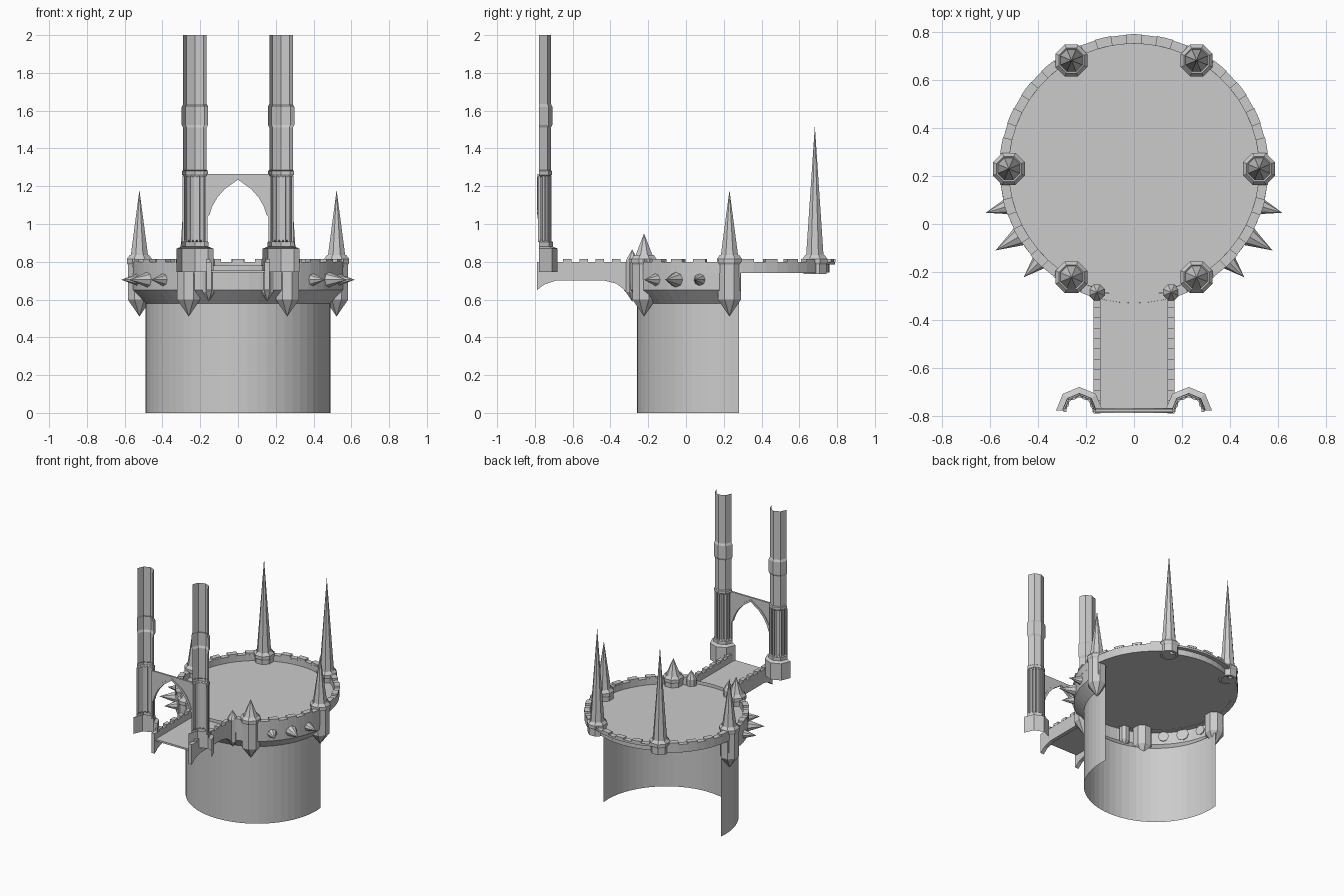
import bpy, bmesh
from math import sin, cos, radians, pi
from mathutils import Matrix, Vector

if "Cube" in bpy.data.objects:
    bpy.data.objects.remove(bpy.data.objects["Cube"])

stone = bpy.data.materials.new("grey_stone")
stone.use_nodes = True
GREY = (0.6, 0.6, 0.6, 1)
stone.diffuse_color = GREY
stone.node_tree.nodes["Principled BSDF"].inputs["Base Color"].default_value = GREY

CY = 0.23          # centre of the round platform
HUB = Matrix.Translation((0, CY, 0))


def finish(name, bm, solid=True):
    bmesh.ops.remove_doubles(bm, verts=bm.verts, dist=0.00005)
    if solid:
        bmesh.ops.recalc_face_normals(bm, faces=bm.faces)
    mesh = bpy.data.meshes.new(name)
    bm.to_mesh(mesh)
    bm.free()
    mesh.materials.append(stone)
    ob = bpy.data.objects.new(name, mesh)
    bpy.context.collection.objects.link(ob)
    return ob


def sweep(bm, profile, n, start=0, angle=360, matrix=Matrix(), closed=False):
    """Turn an (r, z) profile around z; closed profiles get end caps."""
    rows = []
    for i in range(n + 1):
        a = radians(start + angle * i / n)
        rows.append([bm.verts.new(matrix @ Vector((r * cos(a), r * sin(a), z)))
                     for r, z in profile])
    m = len(profile)
    for p, q in zip(rows, rows[1:]):
        for j in range(m if closed else m - 1):
            k = (j + 1) % m
            face = [p[j], q[j], q[k], p[k]]
            if profile[j][0] == 0:
                face.remove(q[j])
            if profile[k][0] == 0:
                face.remove(q[k])
            if len(face) > 2:
                bm.faces.new(face)
    if closed and angle < 360:
        bm.faces.new(rows[0])
        bm.faces.new(rows[-1][::-1])


def lathe(name, *args, solid=True, **kw):
    bm = bmesh.new()
    sweep(bm, *args, **kw)
    return finish(name, bm, solid)


def box(bm, centre, size, turn=0):
    m = (Matrix.Translation(centre) @ Matrix.Rotation(turn, 4, 'Z')
         @ Matrix.Diagonal((*size, 1)))
    bmesh.ops.create_cube(bm, size=1, matrix=m)


def extrude(name, points, offset):
    bm = bmesh.new()
    face = bm.faces.new([bm.verts.new(p) for p in points])
    out = bmesh.ops.extrude_face_region(bm, geom=[face])["geom"]
    bmesh.ops.translate(bm, vec=offset,
                        verts=[v for v in out if isinstance(v, bmesh.types.BMVert)])
    return finish(name, bm)


def rect(r0, r1, z0, z1):
    return [(r0, z0), (r1, z0), (r1, z1), (r0, z1)]


# Open front shell: drum, flared collar and upper wall
lathe("drum_wall", [(0.49, 0), (0.49, 0.58), (0.558, 0.65), (0.56, 0.78)], 32,
      start=-186, angle=192, matrix=HUB, solid=False)

# Round floor
lathe("platform_floor", [(0, 0.742), (0.53, 0.742), (0.53, 0.755), (0, 0.755)], 54, matrix=HUB)

# Parapet: open at the bridge, shallower across the back
GAP = 16.5
for name, start, angle, low in (("right_parapet", -90 + GAP, 150 - GAP, 0.74),
                                ("back_parapet", 60, 60, 0.785),
                                ("left_parapet", 120, 150 - GAP, 0.74)):
    lathe(name, rect(0.522, 0.56, low, 0.8), round(angle / 6.67),
          start=start, angle=angle, matrix=HUB, closed=True)
lathe("back_inner_rim", rect(0.522, 0.53, 0.742, 0.79), 10,
      start=60, angle=60, matrix=HUB, closed=True)

# Merlons around the parapet
bm = bmesh.new()
COUNT = 27
for i in range(COUNT):
    a = 90 + 360 * i / COUNT
    if abs(a - 270) > GAP + 2:
        sweep(bm, rect(0.522, 0.562, 0.798, 0.814), 2, start=a - 3.5, angle=7,
              matrix=HUB, closed=True)
finish("platform_merlons", bm)

# Corner turrets with pointed roofs; only those on the shell have hanging tips
tip = [(0, 0.51), (0.066, 0.6)]
flat = [(0.045, 0.735), (0.066, 0.735)]
for a, top, foot, label in ((60, 1.52, flat, "back"), (0, 1.18, tip, "side"),
                            (-60, 0.95, tip, "front")):
    for side, ang in (("left", a), ("right", 180 - a)):
        x, y = 0.522 * cos(radians(ang)), CY + 0.522 * sin(radians(ang))
        m = Matrix.Translation((x, y, 0))
        lathe(f"{label}_{side}_turret",
              foot + [(0.066, 0.785), (0.072, 0.795), (0.072, 0.815), (0.056, 0.835),
                      (0.05, 0.83), (0, top)],
              8, start=22.5, matrix=m)

for side, s in (("left", 1), ("right", -1)):
    # Small turret beside the bridge mouth
    lathe(f"small_{side}_turret",
          [(0, 0.59), (0.036, 0.64), (0.036, 0.805), (0.028, 0.82), (0, 0.865)],
          8, start=22.5, matrix=Matrix.Translation((s * 0.155, -0.285, 0)))

    # Sideways wall spikes
    for k, (ang, reach, size) in enumerate(((-16.5, 0.645, 0.036), (-30.5, 0.67, 0.045),
                                            (-44.5, 0.645, 0.038))):
        a = radians(ang if s > 0 else 180 - ang)
        m = (Matrix.Translation((0, CY, 0.705)) @ Matrix.Rotation(a, 4, 'Z')
             @ Matrix.Rotation(pi / 2, 4, 'Y'))
        lathe(f"wall_spike_{side}_{k + 1}", [(0, 0.545), (size, 0.545), (0, reach)], 8, matrix=m)

    # Bridge side wall with an arched lower edge
    lower = [(-0.79, 0.65), (-0.75, 0.68), (-0.69, 0.70), (-0.43, 0.70),
             (-0.37, 0.685), (-0.33, 0.655), (-0.30, 0.62)]
    outline = lower + [(-0.30, 0.8), (-0.79, 0.8)]
    extrude(f"bridge_{side}_wall", [(s * 0.168, y, z) for y, z in outline], (-s * 0.028, 0, 0))
    bm = bmesh.new()
    for i in range(5):
        box(bm, (s * 0.154, -0.37 - i * 0.086, 0.806), (0.03, 0.045, 0.018))
    finish(f"bridge_{side}_merlons", bm)

    # Half-octagon gate tower, open to the front
    m = Matrix.Translation((s * 0.228, -0.777, 0))
    lathe(f"gate_{side}_tower",
          [(0.097, 0.745), (0.097, 0.87), (0.072, 0.88), (0.072, 0.905), (0.056, 0.915),
           (0.056, 1.25), (0.068, 1.26), (0.068, 1.28), (0.0625, 1.285), (0.0625, 1.51),
           (0.07, 1.525), (0.07, 1.62), (0.0625, 1.635), (0.0625, 2.0)],
          4, angle=180, matrix=m, solid=False)

    # Slim pilasters on the tower corners and faces
    bm = bmesh.new()
    for k in range(9):
        a = pi * k / 8
        r = 0.06 if k % 2 == 0 else 0.055
        box(bm, (s * 0.228 + r * cos(a), -0.777 + r * sin(a), 1.08),
            (0.012, 0.013, 0.35), a)
    finish(f"gate_{side}_pilasters", bm)

    # Half of the pointed arch
    arch = [(0, 1.265), (0.168, 1.265), (0.168, 1.03), (0.15, 1.05), (0.138, 1.09),
            (0.11, 1.14), (0.07, 1.185), (0, 1.235)]
    extrude(f"gate_{side}_arch", [(s * x, -0.785, z) for x, z in arch], (0, 0.014, 0))
    # Raised moulding along the arch edge
    curve = arch[3:]
    inner = [(x + 0.012, z + 0.014) for x, z in curve[:-1]] + [(0, 1.25)]
    extrude(f"gate_{side}_arch_moulding",
            [(s * x, -0.789, z) for x, z in curve + inner[::-1]], (0, 0.022, 0))

# Bridge floor
bm = bmesh.new()
box(bm, (0, -0.535, 0.7485), (0.3, 0.49, 0.013))
finish("bridge_floor", bm)
